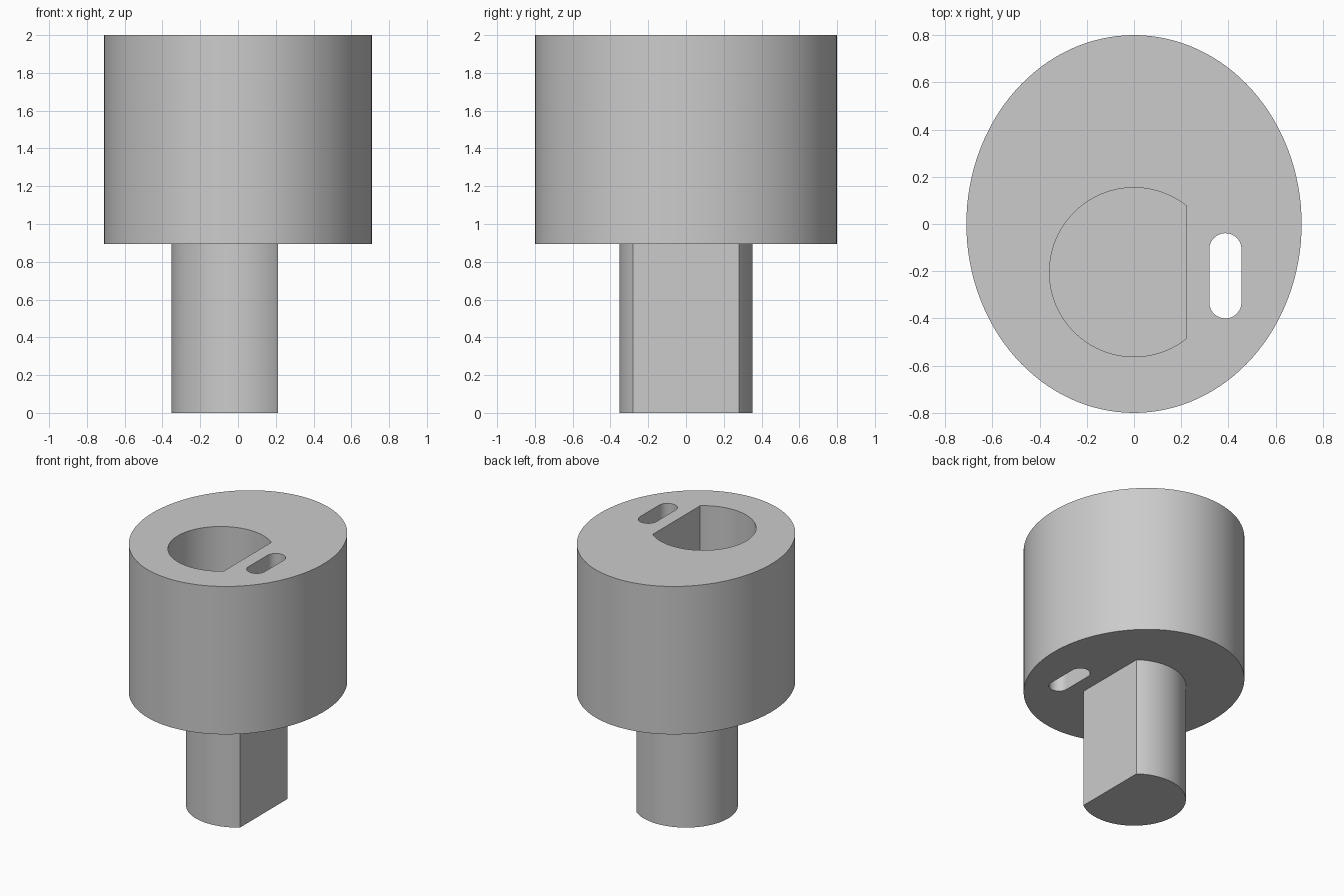
import bpy, bmesh
from math import pi, cos, sin, acos

default_cube = bpy.data.objects.get("Cube")
if default_cube:
    bpy.data.objects.remove(default_cube)

grey = bpy.data.materials.new("plain grey")
grey.use_nodes = True
grey.diffuse_color = (0.6, 0.6, 0.6, 1)
grey.node_tree.nodes["Principled BSDF"].inputs["Base Color"].default_value = (0.6, 0.6, 0.6, 1)


def arc(cx, cy, rx, ry, start, end, steps):
    """Points along an elliptical arc, both ends included."""
    angles = [start + (end - start) * i / steps for i in range(steps + 1)]
    return [(cx + rx * cos(a), cy + ry * sin(a)) for a in angles]


def d_profile(cy, radius, flat_x):
    """Circle cut by a flat on its +x side."""
    a = acos(flat_x / radius)
    return arc(0, cy, radius, radius, a, 2 * pi - a, 80)


def prism(name, outline, bottom, top):
    """Extrude a counter-clockwise outline between two heights."""
    bm = bmesh.new()
    low = [bm.verts.new((x, y, bottom)) for x, y in outline]
    high = [bm.verts.new((x, y, top)) for x, y in outline]
    bm.faces.new(low[::-1])
    bm.faces.new(high)
    n = len(outline)
    for i in range(n):
        j = (i + 1) % n
        bm.faces.new((low[i], low[j], high[j], high[i]))
    mesh = bpy.data.meshes.new(name)
    bm.to_mesh(mesh)
    bm.free()
    mesh.materials.append(grey)
    obj = bpy.data.objects.new(name, mesh)
    bpy.context.collection.objects.link(obj)
    return obj


def select_only(obj):
    bpy.ops.object.select_all(action='DESELECT')
    obj.select_set(True)
    bpy.context.view_layer.objects.active = obj


def cut(target, cutter):
    cutter.hide_render = True
    mod = target.modifiers.new("cut", 'BOOLEAN')
    mod.operation = 'DIFFERENCE'
    mod.solver = 'EXACT'
    mod.object = cutter
    select_only(target)
    bpy.ops.object.modifier_apply(modifier=mod.name)
    bpy.data.objects.remove(cutter)


# Oval body
shoulder = 0.893
body = prism("oval_body", arc(0, 0, 0.71, 0.8, 0, 2 * pi, 128)[:-1], shoulder, 2)

# D-shaped blind socket, as deep as the shaft is long
cut(body, prism("socket_cutter", d_profile(-0.204, 0.358, 0.222), 2 - shoulder, 2.2))

# Rounded slot right through the body
slot = arc(0.387, -0.107, 0.068, 0.068, 0, pi, 24) + arc(0.387, -0.332, 0.068, 0.068, pi, 2 * pi, 24)
cut(body, prism("slot_cutter", slot, 0.5, 2.2))

# D-shaped shaft, let slightly into the body
shaft = prism("d_shaft", d_profile(0, 0.352, 0.213), 0, shoulder + 0.05)

for part in (body, shaft):
    select_only(part)
    bpy.ops.object.shade_smooth_by_angle(angle=pi / 6)
